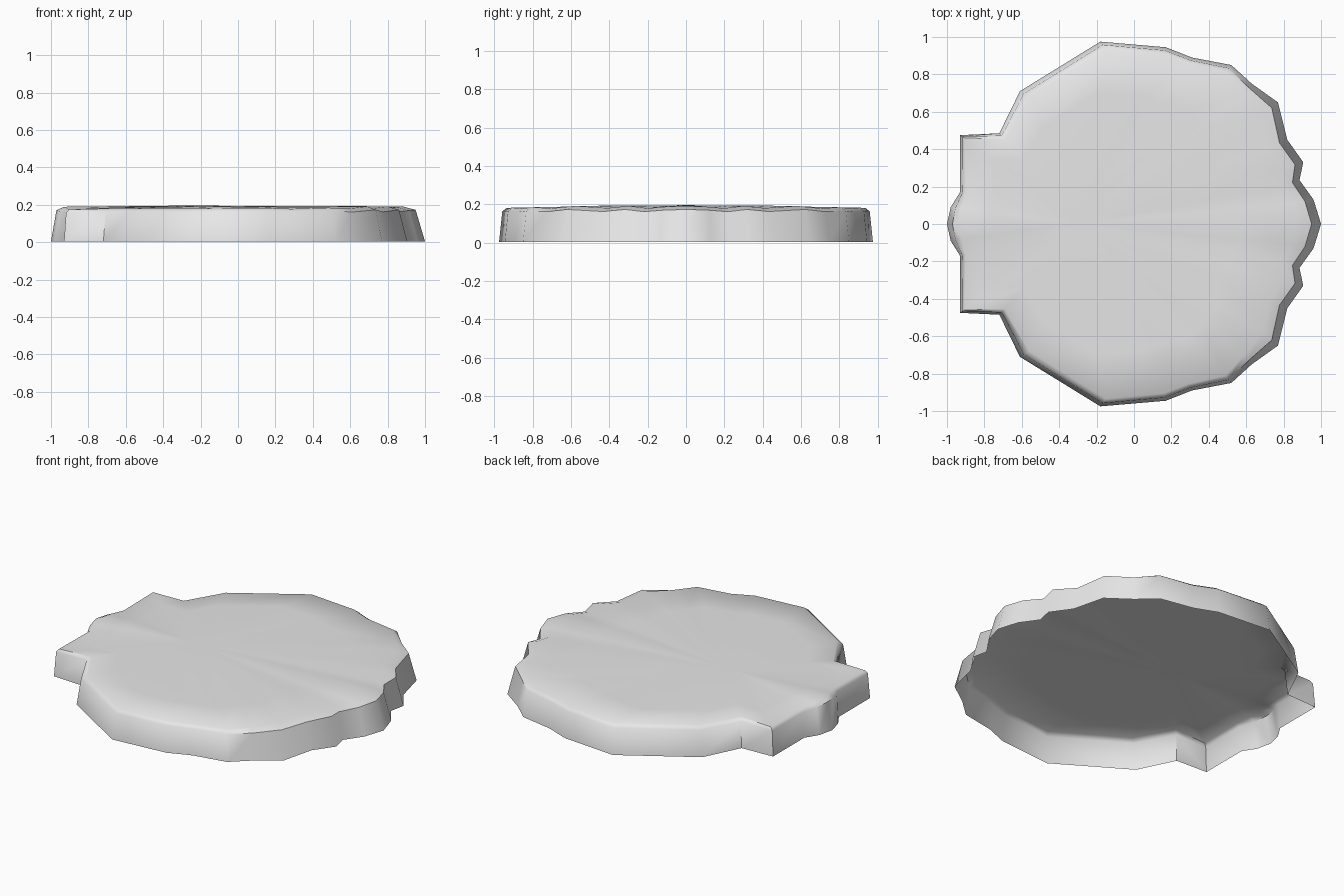
import bpy, bmesh

if "Cube" in bpy.data.objects:
    bpy.data.objects.remove(bpy.data.objects["Cube"])

# Half outline, from the wide fan end to the hinge:
# outer x, outer y, inner (top edge) x, inner y, inner z
HALF = [
    (1.00, 0.00, 0.88, 0.00, 0.191),
    (0.96, 0.13, 0.85, 0.11, 0.187),
    (0.885, 0.235, 0.795, 0.20, 0.179),
    (0.905, 0.33, 0.80, 0.30, 0.191),
    (0.82, 0.45, 0.72, 0.41, 0.180),
    (0.77, 0.65, 0.69, 0.58, 0.191),
    (0.63, 0.75, 0.59, 0.70, 0.179),
    (0.52, 0.85, 0.49, 0.81, 0.184),
    (0.31, 0.89, 0.29, 0.855, 0.178),
    (0.17, 0.945, 0.16, 0.905, 0.182),
    (-0.18, 0.975, -0.15, 0.935, 0.181),
    (-0.61, 0.71, -0.56, 0.68, 0.179),
    (-0.72, 0.485, -0.69, 0.455, 0.180),
    (-0.93, 0.475, -0.905, 0.46, 0.174),
    (-0.93, 0.17, -0.90, 0.165, 0.174),
    (-0.98, 0.09, -0.92, 0.08, 0.183),
    (-1.00, 0.00, -0.93, 0.00, 0.189),
]
outline = HALF + [(a, -b, c, -d, e) for a, b, c, d, e in HALF[-2:0:-1]]
CX, TOP, BASE = -0.3, 0.195, 0.003

bm = bmesh.new()


def ring(fn):
    return [bm.verts.new(fn(*p)) for p in outline]


def inner_ring(t):
    # ridges fade out towards the middle of the shell
    return ring(lambda a, b, c, d, e: (CX + (c - CX) * t, d * t, TOP + (e - TOP) * t ** 1.5))


# Tapered wall, rounded rim, then the rippled top
rings = [
    ring(lambda a, b, c, d, e: (a, b, BASE)),
    ring(lambda a, b, c, d, e: (a + (c - a) * 0.42, b + (d - b) * 0.42, e - 0.018)),
    inner_ring(1.0), inner_ring(0.75), inner_ring(0.4),
]
n = len(outline)
for lo, hi in zip(rings, rings[1:]):
    for i in range(n):
        j = (i + 1) % n
        bm.faces.new((lo[i], lo[j], hi[j], hi[i]))
centre = bm.verts.new((CX, 0, TOP))
for i in range(n):
    bm.faces.new((rings[-1][i], rings[-1][(i + 1) % n], centre))

mesh = bpy.data.meshes.new("scallop_shell")
bm.to_mesh(mesh)
bm.free()
shell = bpy.data.objects.new("scallop_shell", mesh)
bpy.context.collection.objects.link(shell)

mat = bpy.data.materials.new("light grey")
mat.diffuse_color = (0.8, 0.8, 0.8, 1)
mat.use_nodes = True
mat.node_tree.nodes["Principled BSDF"].inputs["Base Color"].default_value = mat.diffuse_color
mesh.materials.append(mat)

bpy.context.view_layer.objects.active = shell
shell.select_set(True)
bpy.ops.object.shade_smooth_by_angle(angle=0.9)
